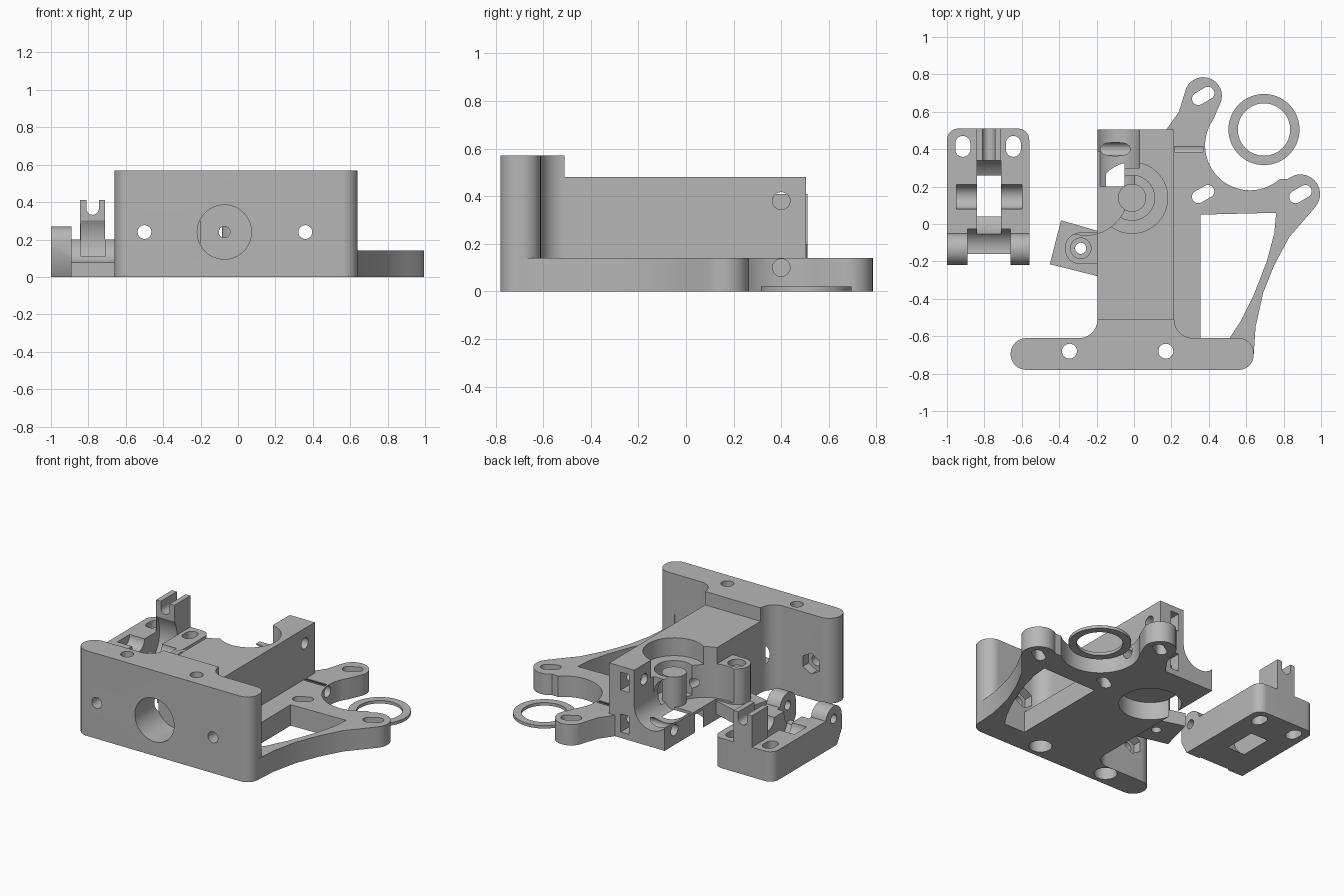
import bpy, bmesh, math
from mathutils import Matrix

if "Cube" in bpy.data.objects:
    bpy.data.objects.remove(bpy.data.objects["Cube"], do_unlink=True)

grey = bpy.data.materials.new("plain_grey")
grey.use_nodes = True
grey.diffuse_color = (0.47, 0.47, 0.47, 1)
grey.node_tree.nodes["Principled BSDF"].inputs["Base Color"].default_value = (0.47, 0.47, 0.47, 1)


def finish(name, bm):
    bmesh.ops.recalc_face_normals(bm, faces=bm.faces[:])
    mesh = bpy.data.meshes.new(name)
    bm.to_mesh(mesh)
    bm.free()
    obj = bpy.data.objects.new(name, mesh)
    bpy.context.scene.collection.objects.link(obj)
    mesh.materials.append(grey)
    return obj


def prism(name, outline, low, high, axis="z"):
    """Extrude a 2D outline along z, or a (y, z) outline along x."""
    bm = bmesh.new()
    place = (lambda a, b: (a, b, low)) if axis == "z" else (lambda a, b: (low, a, b))
    face = bm.faces.new([bm.verts.new(place(a, b)) for a, b in outline])
    moved = bmesh.ops.extrude_face_region(bm, geom=[face])["geom"]
    step = (0, 0, high - low) if axis == "z" else (high - low, 0, 0)
    bmesh.ops.translate(bm, vec=step, verts=[v for v in moved if isinstance(v, bmesh.types.BMVert)])
    return finish(name, bm)


def box(x0, x1, y0, y1, z0, z1, name="helper"):
    return prism(name, [(x0, y0), (x1, y0), (x1, y1), (x0, y1)], z0, z1)


def rod(axis, a, b, r, low, high, sides=48, name="helper"):
    """Cylinder along an axis; a and b are its two other coordinates in order."""
    bm = bmesh.new()
    bmesh.ops.create_cone(bm, cap_ends=True, segments=sides, radius1=r, radius2=r, depth=high - low)
    mid = (low + high) / 2
    if axis == "x":
        turn, pos = Matrix.Rotation(math.pi / 2, 4, "Y"), (mid, a, b)
    elif axis == "y":
        turn, pos = Matrix.Rotation(math.pi / 2, 4, "X"), (a, mid, b)
    else:
        turn, pos = Matrix(), (a, b, mid)
    bmesh.ops.transform(bm, matrix=Matrix.Translation(pos) @ turn, verts=bm.verts[:])
    return finish(name, bm)


def arc(x, y, r, start, end, n=16):
    angles = [math.radians(start + (end - start) * i / n) for i in range(n + 1)]
    return [(x + r * math.cos(t), y + r * math.sin(t)) for t in angles]


def slot(x, y, half, r, angle):
    c, s = half * math.cos(math.radians(angle)), half * math.sin(math.radians(angle))
    return arc(x + c, y + s, r, angle - 90, angle + 90) + arc(x - c, y - s, r, angle + 90, angle + 270)


def combine(obj, helpers, operation):
    for helper in helpers:
        mod = obj.modifiers.new("step", "BOOLEAN")
        mod.operation, mod.solver, mod.object = operation, "EXACT", helper
        bpy.context.view_layer.objects.active = obj
        bpy.ops.object.modifier_apply(modifier=mod.name)
        bpy.data.objects.remove(helper, do_unlink=True)


def smooth(obj):
    bpy.ops.object.select_all(action="DESELECT")
    obj.select_set(True)
    bpy.context.view_layer.objects.active = obj
    bpy.ops.object.shade_smooth_by_angle(angle=math.radians(30))


# Front wall with rounded ends, filleted into the body
wall = (arc(-0.575, -0.695, 0.085, 90, 270) + arc(0.56, -0.7, 0.08, -90, 0)
        + arc(0.56, -0.69, 0.08, 0, 90) + arc(0.315, -0.51, 0.1, 270, 180)
        + arc(-0.295, -0.51, 0.1, 0, -90))
housing = prism("extruder_housing", wall, 0, 0.57)

# Motor plate with two arms, a curved strut and a round motor clearance
plate = ([(0, -0.7), (0.64, -0.7), (0.65, -0.55), (0.69, -0.37), (0.75, -0.22), (0.83, -0.07), (0.9, 0.01)]
         + arc(0.89, 0.16, 0.105, -40, 130) + arc(0.62, 0.42, 0.24, -48, -215, 28)
         + arc(0.37, 0.685, 0.1, -20, 155) + [(0.24, 0.6), (0.17, 0.5), (0, 0.5)])
hinge = (-0.285, -0.13)
combine(housing, [
    box(-0.195, 0.215, -0.6, 0.505, 0, 0.48),
    prism("helper", plate, 0, 0.14),
    # Hinge knuckle and its slanted foot
    rod("z", *hinge, 0.085, 0.1, 0.37),
    box(hinge[0], -0.15, -0.215, -0.045, 0.1, 0.37),
    prism("helper", [(-0.39, 0.02), (-0.15, -0.05), (-0.15, -0.29), (-0.45, -0.215)], 0.04, 0.13),
], "UNION")

window = [(0.355, 0.05), (0.76, 0.06), (0.75, -0.05), (0.71, -0.2), (0.64, -0.38),
          (0.57, -0.52), (0.51, -0.612), (0.355, -0.612)]
cuts = [
    prism("helper", window, -0.1, 0.3),
    # Bearing seats above and below, and the drive bore between
    rod("z", -0.01, 0.14, 0.19, 0.36, 0.6, 64),
    rod("z", -0.01, 0.14, 0.19, -0.1, 0.12, 64),
    rod("z", -0.01, 0.14, 0.12, 0.16, 0.5),
    # Idler clearance and open rear channel
    rod("z", -0.26, 0.17, 0.23, 0.14, 0.6, 64),
    box(-0.3, 0.03, 0.3, 0.6, 0.24, 0.6),
    rod("y", -0.1, 0.24, 0.13, 0.2, 0.6),
    # Hot end socket and filament path
    rod("y", -0.073, 0.24, 0.145, -0.9, -0.55),
    rod("y", -0.073, 0.24, 0.03, -0.6, 0.1, 24),
    # Hinge bore
    rod("z", *hinge, 0.03, 0, 0.5, 24),
    rod("z", *hinge, 0.055, 0.33, 0.5, 32),
    # Groove in the plate
    box(0.216, 0.37, 0.385, 0.415, 0.09, 0.3),
]
for x in (-0.5, 0.36):
    cuts += [rod("y", x, 0.24, 0.037, -0.9, -0.5, 24), rod("y", x, 0.24, 0.07, -0.67, -0.5, 6)]
for x in (-0.345, 0.17):
    cuts += [rod("z", x, -0.68, 0.04, -0.1, 0.7, 24), rod("z", x, -0.68, 0.07, -0.1, 0.1, 24)]
for z in (0.1, 0.38):
    cuts += [rod("x", 0.4, z, 0.037, -0.4, 0.4, 24), box(0.07, 0.13, 0.34, 0.6, z - 0.06, z + 0.06)]
for x, y in ((0.37, 0.685), (0.37, 0.16), (0.89, 0.16)):
    cuts.append(prism("helper", slot(x, y, 0.03, 0.034, 30), -0.1, 0.3))
combine(housing, cuts, "DIFFERENCE")
smooth(housing)

# Support pillar in the drive bore
smooth(rod("z", -0.01, 0.14, 0.075, 0.12, 0.34, name="support_pillar"))

# Idler: base with rounded rear corners and a pair of hinge knuckles
base = [(-1, -0.1), (-0.56, -0.1)] + arc(-0.62, 0.45, 0.06, 0, 90) + arc(-0.94, 0.45, 0.06, 90, 180)
idler = prism("idler_arm", base, 0, 0.2)
knuckle = [(-0.05, 0), (-0.17, 0), (-0.22, 0.09)] + arc(-0.135, 0.185, 0.085, 180, 0)
combine(idler, [
    prism("helper", knuckle, -1, -0.56, "x"),
    # Rear post
    box(-0.845, -0.71, 0.34, 0.51, 0.1, 0.41),
], "UNION")
cuts = [
    # Space between the knuckles
    rod("x", -0.135, 0.185, 0.11, -0.89, -0.66),
    box(-0.89, -0.66, -0.4, -0.16, -0.1, 0.5),
    rod("x", -0.135, 0.185, 0.03, -1.1, -0.4, 24),
    # Bearing opening and axle cradle
    rod("x", 0.15, 0.19, 0.22, -0.84, -0.71, 64),
    rod("x", 0.145, 0.2, 0.065, -0.95, -0.6),
    # Notch in the rear post
    rod("y", -0.777, 0.365, 0.033, 0.2, 0.6, 24),
    box(-0.81, -0.744, 0.2, 0.6, 0.365, 0.6),
]
for x in (-0.915, -0.645):
    cuts.append(prism("helper", slot(x, 0.415, 0.016, 0.04, 90), -0.1, 0.5))
combine(idler, cuts, "DIFFERENCE")
smooth(idler)

# Loose spacer ring
ring = rod("z", 0.695, 0.505, 0.19, 0, 0.02, 64, "spacer_ring")
combine(ring, [rod("z", 0.695, 0.505, 0.14, -0.1, 0.1, 64)], "DIFFERENCE")
smooth(ring)
